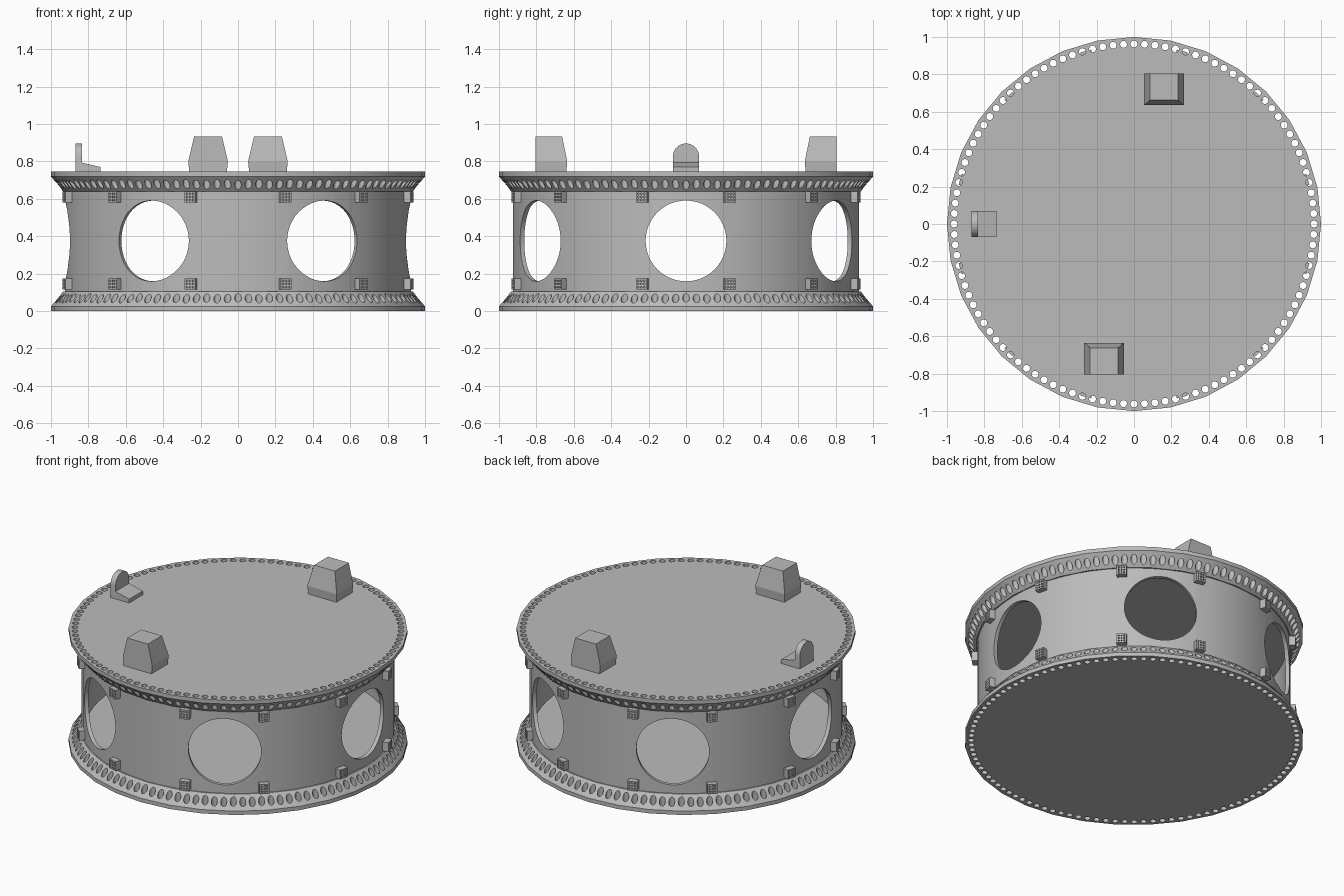
import bpy, bmesh
from math import pi, sin, cos, radians
from mathutils import Matrix, Vector

if "Cube" in bpy.data.objects:
    bpy.data.objects.remove(bpy.data.objects["Cube"], do_unlink=True)

grey = bpy.data.materials.new("plain grey")
grey.use_nodes = True
grey.diffuse_color = (0.5, 0.5, 0.5, 1)
grey.node_tree.nodes["Principled BSDF"].inputs["Base Color"].default_value = (0.5, 0.5, 0.5, 1)


def finish(bm, name):
    bmesh.ops.recalc_face_normals(bm, faces=bm.faces)
    mesh = bpy.data.meshes.new(name)
    bm.to_mesh(mesh)
    bm.free()
    mesh.materials.append(grey)
    obj = bpy.data.objects.new(name, mesh)
    bpy.context.collection.objects.link(obj)
    return obj


def activate(obj):
    bpy.ops.object.select_all(action='DESELECT')
    obj.select_set(True)
    bpy.context.view_layer.objects.active = obj


def lathe(name, profile, segments, tube=False):
    """Turn (radius, height) points about z; a tube closes its profile, a solid is capped."""
    bm = bmesh.new()
    rings = [[bm.verts.new((r * cos(2 * pi * i / segments), r * sin(2 * pi * i / segments), z))
              for i in range(segments)] for r, z in profile]
    pairs = list(zip(rings, rings[1:]))
    if tube:
        pairs.append((rings[-1], rings[0]))
    else:
        bm.faces.new(rings[0])
        bm.faces.new(rings[-1])
    for a, b in pairs:
        for i in range(segments):
            j = (i + 1) % segments
            bm.faces.new((a[i], a[j], b[j], b[i]))
    return finish(bm, name)


def prism(name, outline, axis_matrix, depth):
    """Extrude a flat outline along its local z, then place it."""
    bm = bmesh.new()
    face = bm.faces.new([bm.verts.new((u, v, 0)) for u, v in outline])
    new = bmesh.ops.extrude_face_region(bm, geom=[face])["geom"]
    bmesh.ops.translate(bm, vec=(0, 0, depth), verts=[v for v in new if isinstance(v, bmesh.types.BMVert)])
    bm.transform(axis_matrix)
    return finish(bm, name)


def cutter(name, matrices, radius, depth, sides):
    bm = bmesh.new()
    for m in matrices:
        bmesh.ops.create_cone(bm, cap_ends=True, segments=sides, radius1=radius,
                              radius2=radius, depth=depth, matrix=m)
    obj = finish(bm, name)
    obj.hide_render = True
    return obj


def cut(obj, tool):
    mod = obj.modifiers.new("cut", 'BOOLEAN')
    mod.operation = 'DIFFERENCE'
    mod.solver = 'EXACT'
    mod.object = tool
    activate(obj)
    bpy.ops.object.modifier_apply(modifier=mod.name)


def smooth(obj):
    activate(obj)
    bpy.ops.object.shade_smooth_by_angle(angle=radians(25))


# Flared base and deck, pierced by a ring of vertical holes
DECK = 0.745
flare = [(1, 0), (1, 0.025), (0.935, 0.105)]
base = lathe("base", flare, 32)
deck = lathe("deck", [(r, DECK - z) for r, z in flare], 32)
HOLES = 108
hole_tool = cutter("hole_cutter",
                   [Matrix.Rotation(2 * pi * i / HOLES, 4, 'Z') @ Matrix.Translation((0.962, 0, 0.4))
                    for i in range(HOLES)], 0.0185, 2, 14)
for part in (base, deck):
    cut(part, hole_tool)
    smooth(part)

# Thin round wall with six portholes
wall = lathe("wall", [(0.925, 0.1), (0.925, 0.645), (0.9, 0.645), (0.9, 0.1)], 64, tube=True)
windows = [i * pi / 3 for i in range(6)]
window_tool = cutter("window_cutter",
                     [Matrix.Rotation(a, 4, 'Z') @ Matrix.Translation((0.9, 0, 0.375))
                      @ Matrix.Rotation(pi / 2, 4, 'Y') for a in windows], 0.216, 0.4, 48)
cut(wall, window_tool)
smooth(wall)
for tool in (hole_tool, window_tool):
    bpy.data.objects.remove(tool, do_unlink=True)


# Small blocks with a three by three grid of pits, beside every porthole
def pitted_block(bm, matrix):
    size, cells = 0.06, 7
    part = bmesh.new()
    bmesh.ops.create_grid(part, x_segments=cells, y_segments=cells, size=size / 2)
    rim = [e for e in part.edges if e.is_boundary]
    pits = []
    for f in part.faces:
        c = f.calc_center_median()
        col, row = (int((k + size / 2) / size * cells) for k in (c.x, c.y))
        if col % 2 and row % 2:
            pits.append(f)
    sides = bmesh.ops.extrude_edge_only(part, edges=rim)["geom"]
    bmesh.ops.translate(part, vec=(0, 0, -size), verts=[g for g in sides if isinstance(g, bmesh.types.BMVert)])
    for f in pits:
        floor = bmesh.ops.extrude_discrete_faces(part, faces=[f])["faces"][0]
        bmesh.ops.translate(part, vec=(0, 0, -0.012), verts=floor.verts)
    bmesh.ops.recalc_face_normals(part, faces=part.faces)
    part.transform(matrix)
    temp = bpy.data.meshes.new("temp")
    part.to_mesh(temp)
    part.free()
    bm.from_mesh(temp)
    bpy.data.meshes.remove(temp)


for row_name, height in (("lower_blocks", 0.145), ("upper_blocks", 0.61)):
    bm = bmesh.new()
    for a in windows:
        for side in (-1, 1):
            pitted_block(bm, Matrix.Rotation(a + side * radians(14.4), 4, 'Z')
                         @ Matrix.Translation((0.96, 0, height)) @ Matrix.Rotation(pi / 2, 4, 'Y'))
    finish(bm, row_name)


# Two tapered housings on the deck, upright on their outer side
def housing(name, turn):
    bm = bmesh.new()
    levels = [(0.1, 0.64, DECK - 0.005), (0.106, 0.635, 0.8), (0.075, 0.662, 0.932)]
    rings = [[bm.verts.new((0.16 + sx * w, y, z)) for sx, y in
              ((-1, inner), (1, inner), (1, 0.805), (-1, 0.805))] for w, inner, z in levels]
    bm.faces.new(rings[0])
    bm.faces.new(rings[-1])
    for a, b in zip(rings, rings[1:]):
        for i in range(4):
            j = (i + 1) % 4
            bm.faces.new((a[i], a[j], b[j], b[i]))
    bm.transform(Matrix.Rotation(turn, 4, 'Z'))
    return finish(bm, name)


housing("back_housing", 0)
housing("front_housing", pi)

# Small seat: round-topped back and a sloping foot
to_x = Matrix(((0, 0, 1, 0), (1, 0, 0, 0), (0, 1, 0, 0), (0, 0, 0, 1)))
arch = [(0.07 * cos(pi * i / 16), 0.826 + 0.07 * sin(pi * i / 16)) for i in range(17)]
seat_back = prism("seat_back", [(-0.07, DECK - 0.005), (0.07, DECK - 0.005)] + arch,
                  Matrix.Translation((-0.87, 0, 0)) @ to_x, 0.036)
smooth(seat_back)
prism("seat_foot", [(-0.84, DECK - 0.005), (-0.735, DECK - 0.005), (-0.735, 0.77), (-0.84, 0.795)],
      Matrix.Translation((0, 0.07, 0)) @ Matrix.Rotation(pi / 2, 4, 'X'), 0.14)
